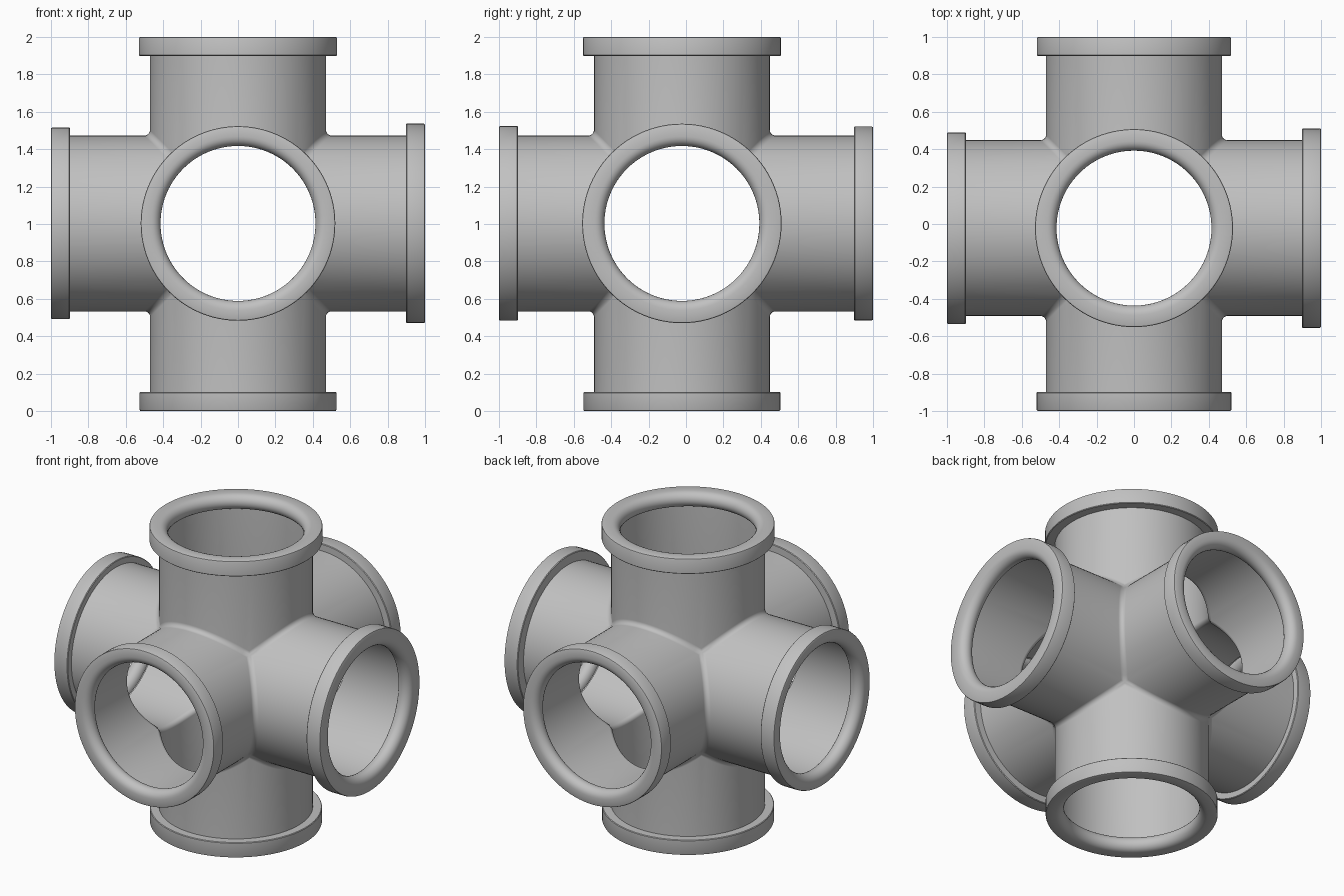
import bpy, bmesh, math
from mathutils import Vector

if "Cube" in bpy.data.objects:
    bpy.data.objects.remove(bpy.data.objects["Cube"])

SEG = 96                    # multiple of 8 so that neighbouring arms share seam points
R_PIPE, R_HOLE = 0.47, 0.414
FILLET = 0.03               # blend between arms
THICK = 0.102               # flange thickness
CENTRE = Vector((0, -0.022, 1.003))

grey = bpy.data.materials.new("plain_grey")
grey.diffuse_color = (0.53, 0.53, 0.53, 1)
grey.use_nodes = True
grey.node_tree.nodes["Principled BSDF"].inputs["Base Color"].default_value = grey.diffuse_color

bm = bmesh.new()


def ring(axis, sign, fn):
    """Ring of vertices; fn(theta) gives (distance along arm, side a, side b)."""
    verts = []
    for i in range(SEG):
        d, a, b = fn(2 * math.pi * i / SEG)
        p = [0, 0, 0]
        p[axis] = sign * d
        p[(axis + 1) % 3] = a
        p[(axis + 2) % 3] = b
        verts.append(bm.verts.new(CENTRE + Vector(p)))
    return verts


def circle(d, r):
    return lambda t: (d, r * math.cos(t), r * math.sin(t))


def blend(phi):
    """Row of the fillet where two equal perpendicular pipes meet."""
    along, out = FILLET * (1 - math.sin(phi)), FILLET * (1 - math.cos(phi))

    def fn(t):
        a, b = R_PIPE * math.cos(t), R_PIPE * math.sin(t)
        h = max(abs(a), abs(b))
        push_a = out if abs(a) > h - 1e-6 else 0
        push_b = out if abs(b) > h - 1e-6 else 0
        return h + along, a + math.copysign(push_a, a), b + math.copysign(push_b, b)
    return fn


def arm(axis, sign, r_flange):
    end = 1.0 - sign * CENTRE[axis] if axis < 2 else (2 - CENTRE.z if sign > 0 else CENTRE.z)
    # thin pipe wall, blended into its neighbours, then the flange
    rows = [blend(math.radians(45 - 9 * k)) for k in range(6)]
    back, e = end - THICK, 0.008
    rows += [circle(back, R_PIPE), circle(back, r_flange - e / 2),
             circle(back + e / 2, r_flange), circle(end - e, r_flange),
             circle(end - e * 0.3, r_flange - e * 0.3), circle(end, r_flange - e)]
    # round-nosed inner lip, returning to the pipe wall behind it
    rad = THICK / 2
    for k in range(13):
        q = math.radians(15 * k)
        rows.append(circle(end - rad * (1 - math.cos(q)), R_HOLE + rad * (1 - math.sin(q))))
    rings = [ring(axis, sign, f) for f in rows]
    for r0, r1 in zip(rings, rings[1:]):
        for i in range(SEG):
            j = (i + 1) % SEG
            quad = (r0[i], r0[j], r1[j], r1[i])
            bm.faces.new(quad if sign > 0 else quad[::-1])


# six arms: axis, direction, flange radius
for axis, sign, r in ((0, -1, 0.512), (0, 1, 0.533), (1, -1, 0.52),
                      (1, 1, 0.518), (2, -1, 0.526), (2, 1, 0.529)):
    arm(axis, sign, r)

bmesh.ops.remove_doubles(bm, verts=bm.verts, dist=0.0002)

mesh = bpy.data.meshes.new("six_way_pipe_fitting")
bm.to_mesh(mesh)
bm.free()
mesh.materials.append(grey)
obj = bpy.data.objects.new("six_way_pipe_fitting", mesh)
bpy.context.collection.objects.link(obj)
bpy.context.view_layer.objects.active = obj
obj.select_set(True)
bpy.ops.object.shade_smooth_by_angle(angle=math.radians(35))
